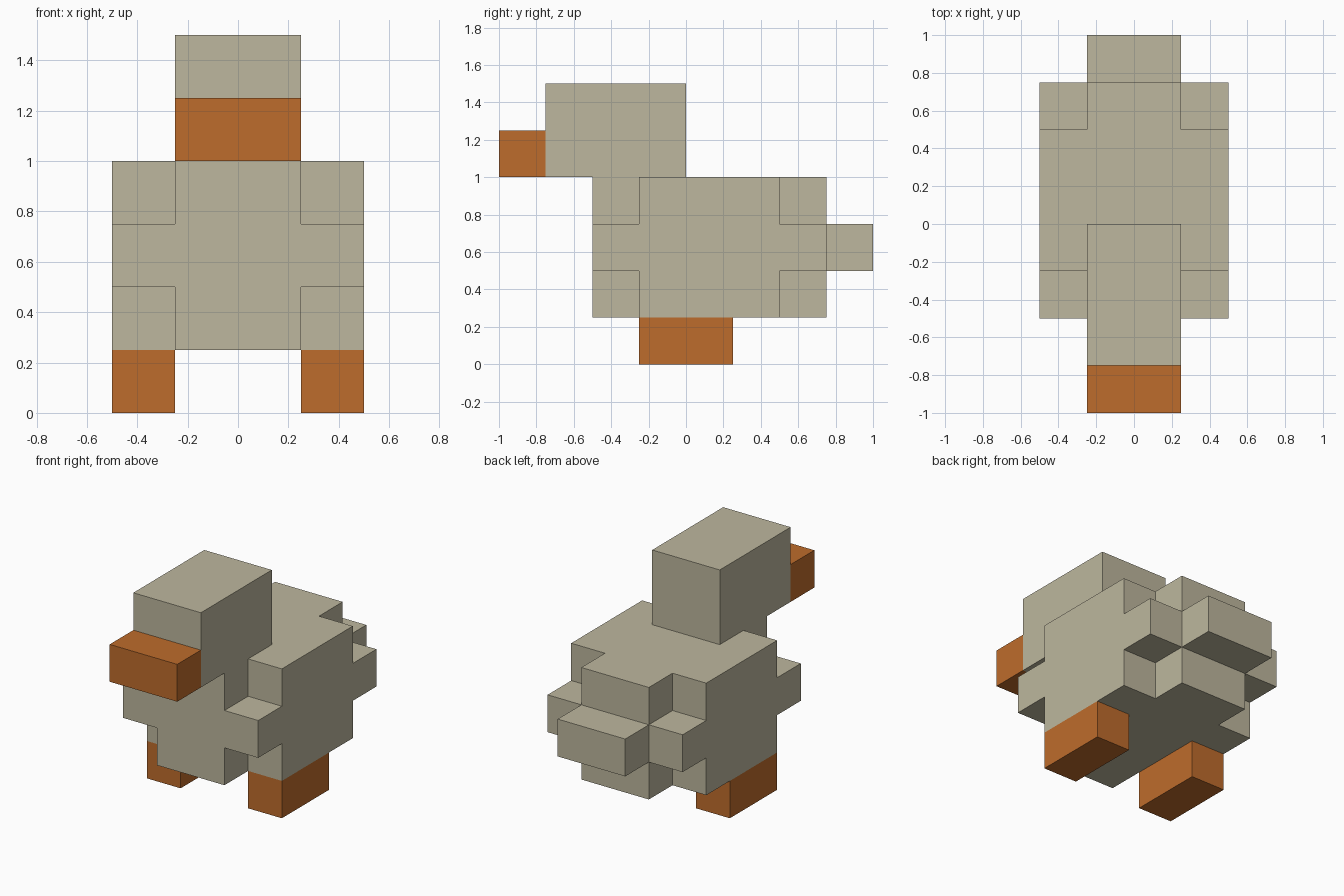
import bpy
import bmesh

default = bpy.data.objects.get("Cube")
if default:
    bpy.data.objects.remove(default, do_unlink=True)


def make_material(name, color):
    mat = bpy.data.materials.new(name)
    mat.use_nodes = True
    mat.diffuse_color = color
    mat.node_tree.nodes["Principled BSDF"].inputs["Base Color"].default_value = color
    return mat


feather = make_material("beige feather", (0.509, 0.474, 0.342, 1))
orange = make_material("burnt orange", (0.515, 0.150, 0.025, 1))


def make_object(name, bm, mat):
    bmesh.ops.recalc_face_normals(bm, faces=bm.faces)
    mesh = bpy.data.meshes.new(name)
    bm.to_mesh(mesh)
    bm.free()
    mesh.materials.append(mat)
    obj = bpy.data.objects.new(name, mesh)
    bpy.context.collection.objects.link(obj)


def add_box(name, low, high, mat):
    bm = bmesh.new()
    bmesh.ops.create_cube(bm, size=1)
    for v in bm.verts:
        v.co = [low[i] if v.co[i] < 0 else high[i] for i in range(3)]
    make_object(name, bm, mat)


def add_notched_box(name, edges, mat):
    """Box of 3 x 3 x 3 cells, given by its cell edges, without the 8 corner cells."""
    cells = {(i, j, k) for i in range(3) for j in range(3) for k in range(3)
             if 1 in (i, j, k)}
    bm = bmesh.new()
    for cell in cells:
        for axis in range(3):
            for side in (0, 1):
                neighbour = list(cell)
                neighbour[axis] += 2 * side - 1
                if tuple(neighbour) in cells:
                    continue
                # Outer face of this cell
                corners = []
                for a, b in ((0, 0), (1, 0), (1, 1), (0, 1)):
                    step = [a, b]
                    step.insert(axis, side)
                    corners.append(bm.verts.new(
                        [edges[n][cell[n] + step[n]] for n in range(3)]))
                bm.faces.new(corners)
    bmesh.ops.remove_doubles(bm, verts=bm.verts, dist=0.001)
    bmesh.ops.recalc_face_normals(bm, faces=bm.faces)
    # Merge the coplanar cells into large flat faces
    bmesh.ops.dissolve_limit(bm, angle_limit=0.01, verts=bm.verts, edges=bm.edges)
    make_object(name, bm, mat)


# Body with its corners cut away
add_notched_box("body", ((-0.5, -0.25, 0.25, 0.5),
                         (-0.5, -0.25, 0.5, 0.75),
                         (0.25, 0.5, 0.75, 1.0)), feather)

# Head, beak and tail
add_box("head", (-0.25, -0.75, 1.0), (0.25, 0.0, 1.5), feather)
add_box("beak", (-0.25, -1.0, 1.0), (0.25, -0.75, 1.25), orange)
add_box("tail", (-0.25, 0.75, 0.5), (0.25, 1.0, 0.75), feather)

# Feet
for foot_name, x in (("left_foot", 0.25), ("right_foot", -0.5)):
    add_box(foot_name, (x, -0.25, 0.0), (x + 0.25, 0.25, 0.25), orange)
